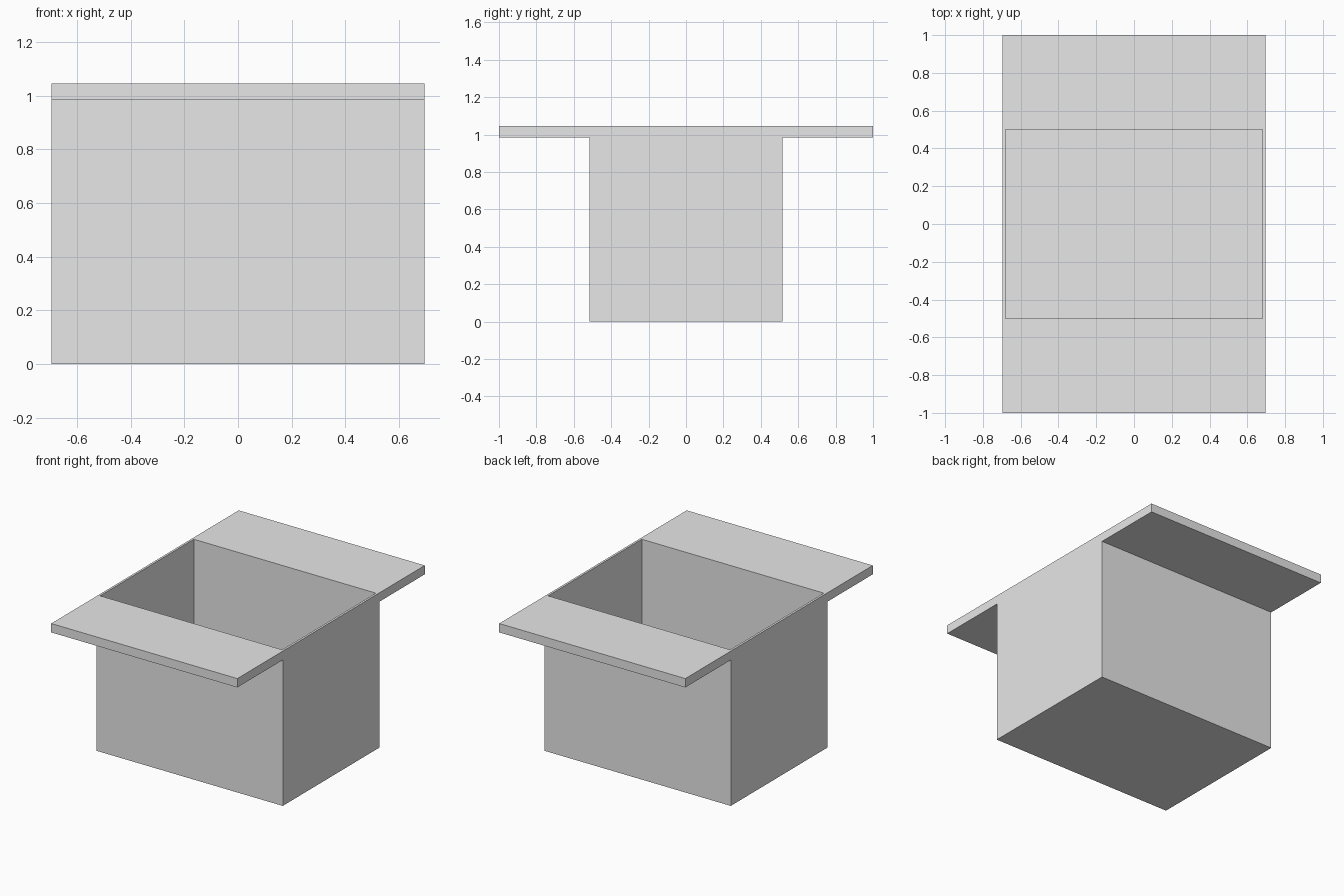
import bpy
import bmesh

cube = bpy.data.objects.get("Cube")
if cube:
    bpy.data.objects.remove(cube, do_unlink=True)

# Overall sizes
HALF_X = 0.695
HALF_Y = 0.515
FLANGE_Y = 1.0
HEIGHT = 1.045
FLANGE_Z = 0.985
WALL = 0.015

grey = bpy.data.materials.new("plain_grey")
grey.use_nodes = True
colour = (0.8, 0.8, 0.8, 1)
grey.diffuse_color = colour
grey.node_tree.nodes["Principled BSDF"].inputs["Base Color"].default_value = colour


def extruded(name, half_profile, half_x):
    """Mirror a (y, z) half profile and extrude it along x."""
    outline = half_profile + [(-y, z) for y, z in reversed(half_profile)]
    bm = bmesh.new()
    face = bm.faces.new([bm.verts.new((-half_x, y, z)) for y, z in outline])
    swept = bmesh.ops.extrude_face_region(bm, geom=[face])
    verts = [v for v in swept["geom"] if isinstance(v, bmesh.types.BMVert)]
    bmesh.ops.translate(bm, verts=verts, vec=(2 * half_x, 0, 0))
    bmesh.ops.recalc_face_normals(bm, faces=bm.faces)
    mesh = bpy.data.meshes.new(name)
    bm.to_mesh(mesh)
    bm.free()
    mesh.materials.append(grey)
    obj = bpy.data.objects.new(name, mesh)
    bpy.context.collection.objects.link(obj)
    return obj


# Tub with front and back flanges in one piece
tub = extruded("flanged_tub", [(HALF_Y, 0), (HALF_Y, FLANGE_Z),
                               (FLANGE_Y, FLANGE_Z), (FLANGE_Y, HEIGHT)], HALF_X)

# Hollow interior, leaving thin walls and a floor
inner_y = HALF_Y - WALL
cutter = extruded("cavity_cutter", [(inner_y, WALL), (inner_y, HEIGHT + 0.1)],
                  HALF_X - WALL)
cutter.hide_render = True
cut = tub.modifiers.new("cavity", 'BOOLEAN')
cut.operation = 'DIFFERENCE'
cut.solver = 'EXACT'
cut.object = cutter
bpy.context.view_layer.objects.active = tub
bpy.ops.object.modifier_apply(modifier=cut.name)
bpy.data.objects.remove(cutter, do_unlink=True)
